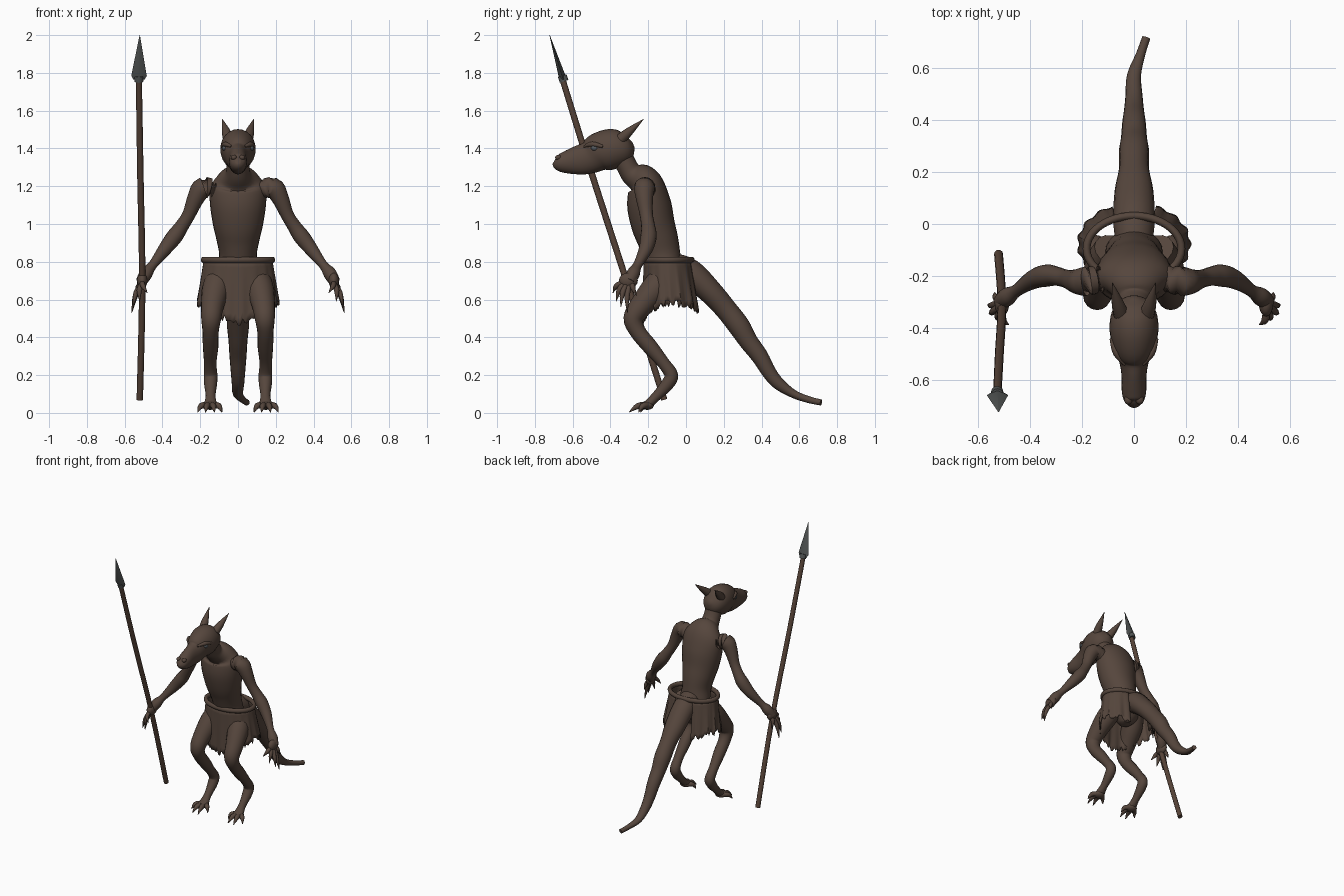
import bpy
import bmesh
import math
import random
from mathutils import Vector

random.seed(4)
cube = bpy.data.objects.get("Cube")
if cube:
    bpy.data.objects.remove(cube, do_unlink=True)


def material(name, color, roughness=0.8):
    mat = bpy.data.materials.new(name)
    mat.use_nodes = True
    rgba = (*color, 1.0)
    mat.diffuse_color = rgba
    shader = mat.node_tree.nodes["Principled BSDF"]
    shader.inputs["Base Color"].default_value = rgba
    shader.inputs["Roughness"].default_value = roughness
    return mat


hide = material("brown hide", (0.092, 0.061, 0.046))
cloth = material("brown cloth", (0.09, 0.06, 0.045))
wood = material("dark wood", (0.092, 0.055, 0.038))
iron = material("grey iron", (0.085, 0.092, 0.09), 0.5)
eye_grey = material("eye grey", (0.09, 0.1, 0.11), 0.4)


def finish(name, bm, mat, angle=50):
    bmesh.ops.recalc_face_normals(bm, faces=bm.faces)
    mesh = bpy.data.meshes.new(name)
    bm.to_mesh(mesh)
    bm.free()
    mesh.materials.append(mat)
    mesh.shade_smooth()
    mesh.set_sharp_from_angle(angle=math.radians(angle))
    obj = bpy.data.objects.new(name, mesh)
    bpy.context.collection.objects.link(obj)
    return obj


def smooth_path(points, steps):
    """Catmull-Rom interpolation of centre and both radii."""
    result = []
    last = len(points) - 1
    for i in range(last):
        a, b = points[max(i - 1, 0)], points[i]
        c, d = points[i + 1], points[min(i + 2, last)]
        for k in range(steps):
            t = k / steps
            result.append([
                q + t * (r - p) / 2 + t * t * (2 * p - 5 * q + 4 * r - s) / 2
                + t ** 3 * (3 * q - p - 3 * r + s) / 2
                for p, q, r, s in zip(a, b, c, d)])
    result.append(list(points[last]))
    return result


def tube(name, points, mat=hide, sides=16, steps=4, side=1):
    """Loft of ellipses; each point is x, y, z, radius and optional second radius."""
    points = [(side * p[0], p[1], p[2], p[3], p[-1]) for p in points]
    path = smooth_path(points, steps)
    bm = bmesh.new()
    rings = []
    for i, p in enumerate(path):
        ahead, behind = path[min(i + 1, len(path) - 1)], path[max(i - 1, 0)]
        tangent = (Vector(ahead[:3]) - Vector(behind[:3])).normalized()
        across = Vector((1, 0, 0))
        if abs(tangent.x) > 0.95:
            across = Vector((0, 1, 0))
        u = (across - tangent * across.dot(tangent)).normalized()
        v = tangent.cross(u)
        ring = []
        for k in range(sides):
            a = math.tau * k / sides
            ring.append(bm.verts.new(Vector(p[:3]) + u * math.cos(a) * max(p[3], 0.001)
                                     + v * math.sin(a) * max(p[4], 0.001)))
        rings.append(ring)
    for low, high in zip(rings, rings[1:]):
        for k in range(sides):
            j = (k + 1) % sides
            bm.faces.new((low[k], low[j], high[j], high[k]))
    bm.faces.new(rings[0])
    bm.faces.new(rings[-1])
    return finish(name, bm, mat)


def ball(name, center, radii, mat=hide):
    bm = bmesh.new()
    bmesh.ops.create_uvsphere(bm, u_segments=16, v_segments=10, radius=1)
    bmesh.ops.scale(bm, vec=radii, verts=bm.verts)
    bmesh.ops.translate(bm, vec=center, verts=bm.verts)
    return finish(name, bm, mat)


# Torso and neck in one loft
tube("torso", [
    (0, -0.1, 0.62, 0.04), (0, -0.1, 0.68, 0.1, 0.08), (0, -0.11, 0.76, 0.11, 0.09),
    (0, -0.13, 0.84, 0.1, 0.1), (0, -0.15, 0.92, 0.115, 0.108),
    (0, -0.175, 1.0, 0.133, 0.115), (0, -0.195, 1.1, 0.148, 0.117),
    (0, -0.21, 1.19, 0.148, 0.1), (0, -0.235, 1.235, 0.115, 0.085),
    (0, -0.285, 1.265, 0.068, 0.062), (0, -0.315, 1.31, 0.06, 0.055),
    (0, -0.35, 1.38, 0.06)], sides=24)

# Head with long snout
tube("head", [
    (0, -0.697, 1.335, 0.014, 0.018), (0, -0.68, 1.328, 0.037, 0.042),
    (0, -0.64, 1.327, 0.047, 0.058), (0, -0.57, 1.338, 0.049, 0.077),
    (0, -0.51, 1.352, 0.062, 0.086), (0, -0.46, 1.38, 0.084, 0.102),
    (0, -0.4, 1.395, 0.094, 0.108), (0, -0.34, 1.402, 0.086, 0.093),
    (0, -0.3, 1.412, 0.06, 0.062), (0, -0.278, 1.42, 0.012)], sides=24)

# Tail with a slight bend at the tip
tube("tail", [
    (0, -0.08, 0.78, 0.07), (0, 0.02, 0.74, 0.08, 0.075), (0, 0.13, 0.64, 0.074, 0.064),
    (0, 0.21, 0.55, 0.058), (0, 0.28, 0.46, 0.058), (0, 0.33, 0.38, 0.05),
    (0, 0.39, 0.3, 0.045), (0, 0.44, 0.215, 0.038), (0, 0.49, 0.155, 0.033),
    (0, 0.57, 0.1, 0.027, 0.022), (0.025, 0.65, 0.07, 0.018), (0.047, 0.715, 0.055, 0.016)])

finger_tips = [(0.535, -0.262, 0.62), (0.562, -0.31, 0.53), (0.556, -0.345, 0.56),
               (0.52, -0.37, 0.59), (0.48, -0.387, 0.635)]
toe_tips = [(0.085, -0.24), (0.125, -0.3), (0.172, -0.3), (0.213, -0.25)]

for label, s in (("left", 1), ("right", -1)):
    # Face features
    tube(label + "_horn", [(0.05, -0.345, 1.45, 0.03), (0.063, -0.3, 1.49, 0.023),
                           (0.083, -0.225, 1.555, 0.001)], side=s, sides=10)
    ball(label + "_eye", (s * 0.07, -0.483, 1.403), (0.014, 0.02, 0.016), eye_grey)
    tube(label + "_brow", [(0.035, -0.54, 1.41, 0.006), (0.067, -0.495, 1.422, 0.014),
                           (0.086, -0.44, 1.41, 0.008)], side=s, sides=8)
    ball(label + "_nostril", (s * 0.022, -0.675, 1.352), (0.016, 0.018, 0.014))

    # Arm and hand
    tube(label + "_arm", [
        (0.12, -0.21, 1.18, 0.05), (0.185, -0.22, 1.192, 0.056),
        (0.222, -0.22, 1.14, 0.046), (0.26, -0.21, 1.05, 0.035),
        (0.3, -0.2, 0.985, 0.037), (0.335, -0.198, 0.935, 0.043),
        (0.385, -0.212, 0.87, 0.037), (0.45, -0.255, 0.785, 0.024),
        (0.485, -0.278, 0.74, 0.035), (0.512, -0.3, 0.695, 0.03)], side=s)
    ball(label + "_palm", (s * 0.507, -0.305, 0.7), (0.028, 0.05, 0.042))
    for i, tip in enumerate(finger_tips):
        start = Vector((0.507, -0.285 - i * 0.013, 0.69))
        middle = start.lerp(Vector(tip), 0.5) + Vector((0.009, -0.008, 0.008))
        tube(f"{label}_finger_{i}", [(*start, 0.013), (*middle, 0.014), (*tip, 0.001)],
             side=s, sides=8)

    # Leg with raised heel
    tube(label + "_leg", [
        (0.085, -0.1, 0.74, 0.07), (0.115, -0.16, 0.66, 0.075),
        (0.135, -0.235, 0.57, 0.062), (0.142, -0.278, 0.5, 0.053),
        (0.145, -0.255, 0.43, 0.043), (0.145, -0.19, 0.35, 0.041),
        (0.147, -0.12, 0.265, 0.033), (0.145, -0.078, 0.2, 0.036),
        (0.145, -0.1, 0.15, 0.034), (0.145, -0.155, 0.09, 0.026),
        (0.146, -0.2, 0.045, 0.036, 0.024)], side=s)
    ball(label + "_foot", (s * 0.147, -0.205, 0.04), (0.042, 0.035, 0.024))
    for i, (x, y) in enumerate(toe_tips):
        start = (0.147 + (x - 0.147) * 0.3, -0.2, 0.04)
        middle = (0.147 + (x - 0.147) * 0.75, (y - 0.21) / 2, 0.036)
        tube(f"{label}_toe_{i}", [(*start, 0.018), (*middle, 0.016), (x, y, 0.004, 0.002)],
             side=s, sides=8)

# Belt ring standing clear of the waist
bpy.ops.mesh.primitive_torus_add(location=(0, -0.095, 0.81), major_radius=1, minor_radius=0.1,
                                 major_segments=48, minor_segments=10)
belt = bpy.context.object
belt.name = "belt"
for vert in belt.data.vertices:
    a = math.atan2(vert.co.y, vert.co.x)
    spread = math.hypot(vert.co.x, vert.co.y) - 1
    vert.co = (math.cos(a) * (0.182 + spread * 0.15), math.sin(a) * (0.126 + spread * 0.15),
               vert.co.z * 0.17)
belt.data.materials.append(cloth)
belt.data.shade_smooth()

# Ragged skirt, open at the back around the tail
bm = bmesh.new()
columns, rows, gap = 96, 8, 0.4
grid = []
for i in range(columns + 1):
    a = gap + (math.tau - 2 * gap) * i / columns
    front = (1 - math.cos(a)) / 2
    hem = 0.54 - 0.06 * front ** 6 + 0.04 * math.sin(a) ** 2 + random.uniform(-0.02, 0.025)
    column = []
    for j in range(rows + 1):
        t = j / rows
        ripple = 1 + 0.025 * t * math.sin(a * 17)
        x = math.sin(a) * (0.182 + 0.034 * t) * ripple
        y = -0.095 + 0.018 * t + math.cos(a) * (0.128 + 0.03 * t) * ripple
        column.append(bm.verts.new((x, y, 0.81 + (hem - 0.81) * t)))
    grid.append(column)
for left, right in zip(grid, grid[1:]):
    for j in range(rows):
        bm.faces.new((left[j], left[j + 1], right[j + 1], right[j]))
skirt = finish("skirt", bm, cloth)
skirt.modifiers.new("thickness", "SOLIDIFY").thickness = 0.006

# Spear held on the right
tube("spear_shaft", [(-0.52, -0.115, 0.07, 0.017), (-0.507, -0.306, 0.67, 0.017),
                     (-0.517, -0.5, 1.27, 0.017), (-0.525, -0.658, 1.78, 0.016)], wood, 12)
tube("spear_collar", [(-0.525, -0.645, 1.755, 0.024), (-0.525, -0.655, 1.785, 0.024)], iron, 12, 1)
tube("spear_blade", [(-0.524, -0.65, 1.765, 0.03, 0.016), (-0.524, -0.657, 1.785, 0.041, 0.018),
                     (-0.52, -0.722, 2.0, 0.001)], iron, 4, 1)
